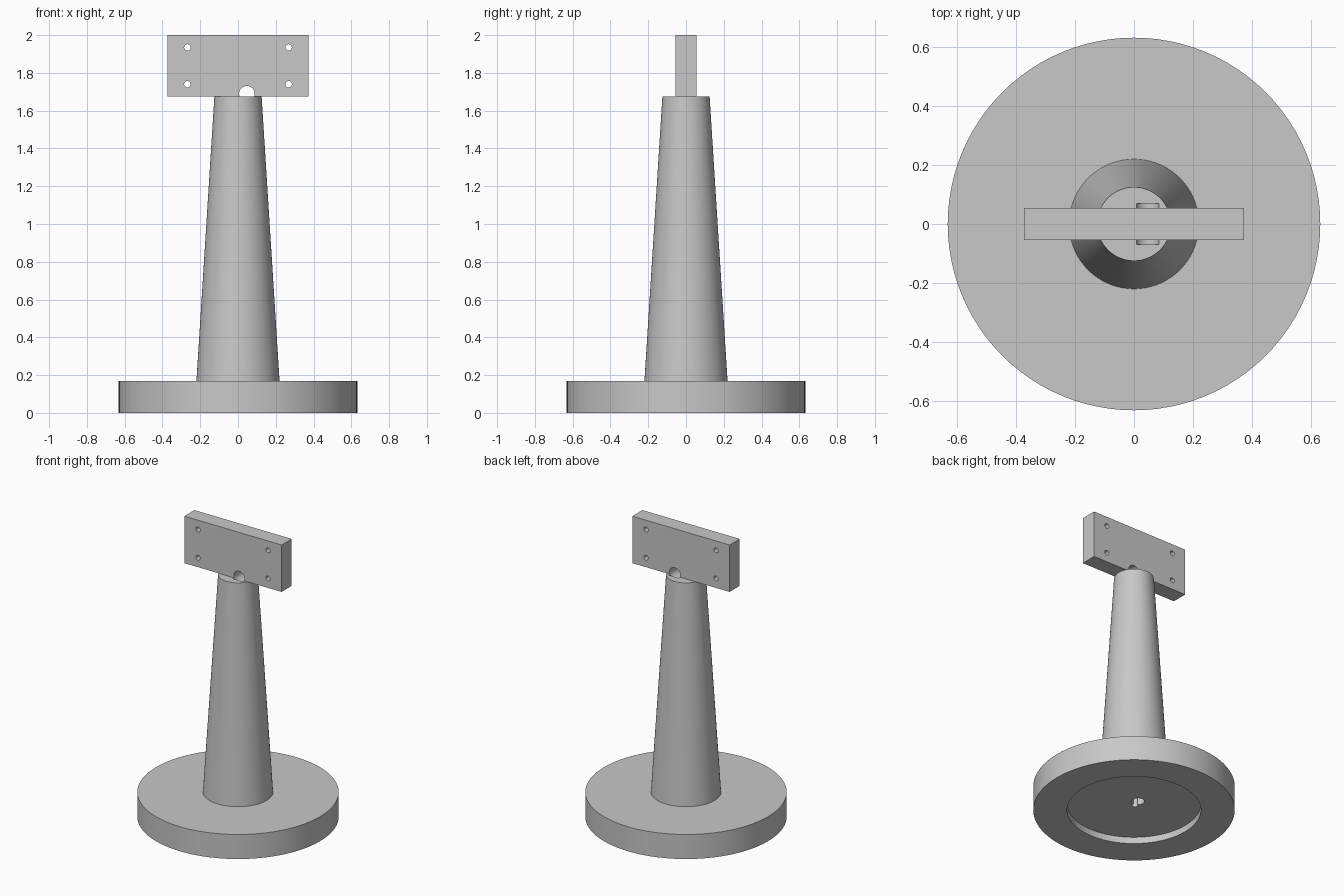
import bpy
import math

cube = bpy.data.objects.get("Cube")
if cube:
    bpy.data.objects.remove(cube, do_unlink=True)

# Single plain grey material
grey = bpy.data.materials.new("plain_grey")
grey.use_nodes = True
GREY = (0.58, 0.58, 0.58, 1)
grey.diffuse_color = GREY
grey.node_tree.nodes["Principled BSDF"].inputs["Base Color"].default_value = GREY


def cone(name, r1, r2, z1, z2, x=0, y=0, sides=96):
    """Upright cylinder or cone between two heights."""
    bpy.ops.mesh.primitive_cone_add(vertices=sides, radius1=r1, radius2=r2,
                                    depth=z2 - z1, location=(x, y, (z1 + z2) / 2))
    obj = bpy.context.object
    obj.name = name
    obj.data.materials.append(grey)
    return obj


def bore(name, r, x, z, length, sides=32):
    """Cylinder lying along y, used for drilling."""
    bpy.ops.mesh.primitive_cylinder_add(vertices=sides, radius=r, depth=length,
                                        location=(x, 0, z), rotation=(math.pi / 2, 0, 0))
    obj = bpy.context.object
    obj.name = name
    obj.data.materials.append(grey)
    return obj


def cut(target, cutters):
    """Subtract the cutters one by one, then remove them."""
    bpy.context.view_layer.objects.active = target
    for cutter in cutters:
        cutter.hide_render = True
        mod = target.modifiers.new("cut", "BOOLEAN")
        mod.operation = "DIFFERENCE"
        mod.solver = "EXACT"
        mod.object = cutter
        bpy.ops.object.modifier_apply(modifier=mod.name)
        bpy.data.objects.remove(cutter, do_unlink=True)


def smooth(obj):
    bpy.ops.object.select_all(action="DESELECT")
    obj.select_set(True)
    bpy.context.view_layer.objects.active = obj
    bpy.ops.object.shade_smooth_by_angle(angle=math.radians(30))


# Round foot with a shallow recess and a cable opening underneath
foot = cone("foot", 0.632, 0.632, 0, 0.17)
cut(foot, [cone("recess_cutter", 0.42, 0.42, -0.1, 0.045),
           cone("cable_cutter", 0.04, 0.04, -0.1, 0.15, y=0.04, sides=32),
           cone("notch_cutter", 0.02, 0.02, -0.1, 0.15, x=-0.015, y=-0.01, sides=24)])

# Tapered column with a cable groove across its top
column = cone("column", 0.22, 0.125, 0.17, 1.675)
cut(column, [bore("groove_cutter", 0.041, 0.047, 1.69, 0.14)])

# Mounting plate with a cable arch and four screw holes
bpy.ops.mesh.primitive_cube_add(size=1, location=(0, 0, 1.8375))
plate = bpy.context.object
plate.name = "mounting_plate"
plate.scale = (0.745, 0.11, 0.325)
bpy.ops.object.transform_apply(location=False, rotation=False, scale=True)
plate.data.materials.append(grey)
cut(plate, [bore("arch_cutter", 0.041, 0.047, 1.69, 0.3)]
    + [bore("screw_cutter", 0.017, x, z, 0.3, 24)
       for x in (-0.268, 0.268) for z in (1.74, 1.935)])

for part in (foot, column, plate):
    smooth(part)
